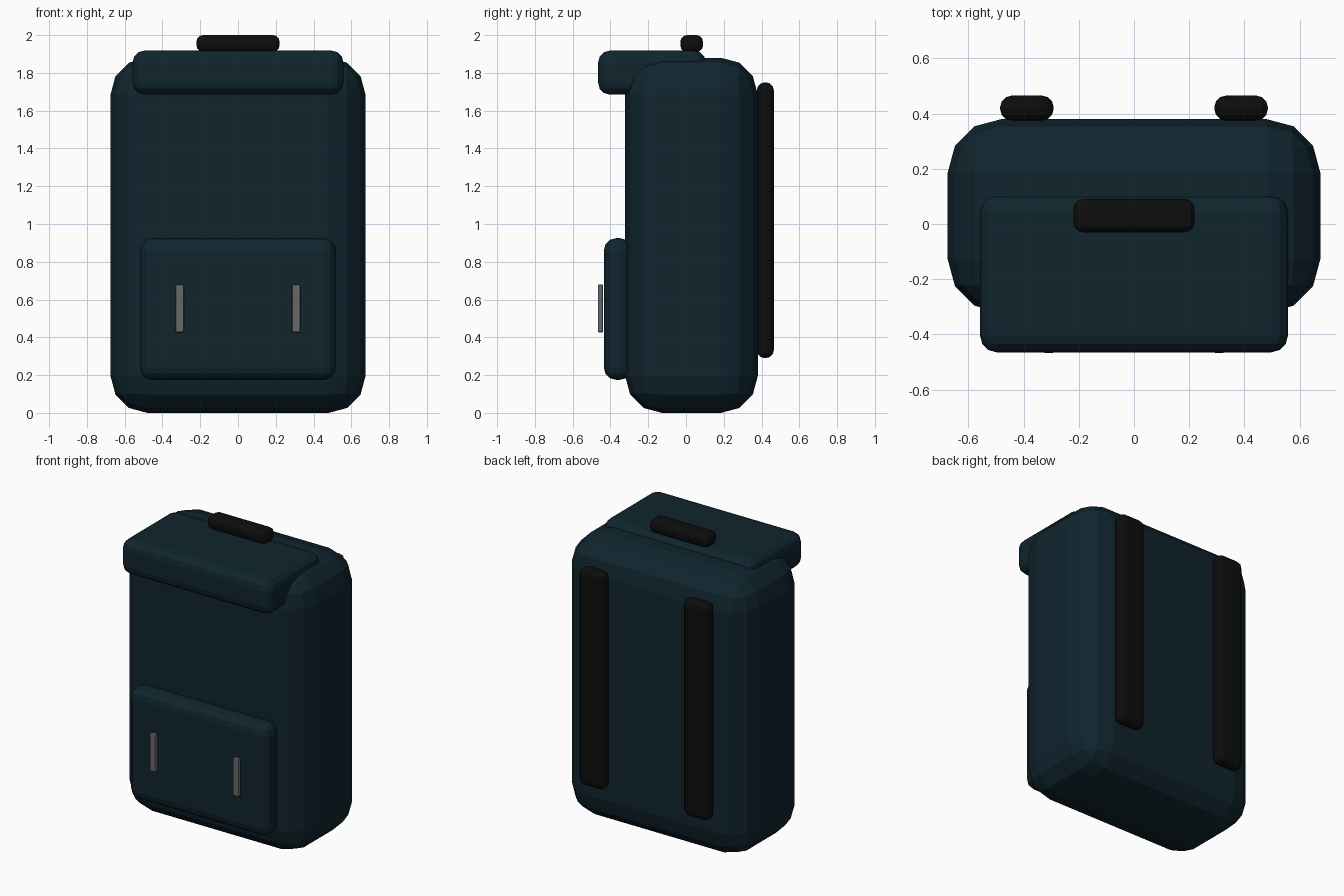
import bpy

if "Cube" in bpy.data.objects:
    bpy.data.objects.remove(bpy.data.objects["Cube"])


def material(name, colour):
    m = bpy.data.materials.new(name)
    m.diffuse_color = (*colour, 1.0)
    m.use_nodes = True
    m.node_tree.nodes["Principled BSDF"].inputs["Base Color"].default_value = m.diffuse_color
    return m


navy = material("navy fabric", (0.005, 0.018, 0.027))
black = material("black webbing", (0.004, 0.004, 0.004))
grey = material("grey metal", (0.14, 0.14, 0.15))


def box(name, x, y, z, bevel, segments, mat):
    """Bevelled box given its (min, max) extent on each axis."""
    bpy.ops.mesh.primitive_cube_add(size=1)
    ob = bpy.context.object
    ob.name = name
    ob.data.name = name
    for v in ob.data.vertices:
        v.co = [lo + (hi - lo) * (c + 0.5) for c, (lo, hi) in zip(v.co, (x, y, z))]
    mod = ob.modifiers.new("rounded edges", 'BEVEL')
    mod.width = bevel
    mod.segments = segments
    mod.limit_method = 'NONE'
    ob.data.materials.append(mat)
    return ob


# Main bag, lid and front pocket
box("body", (-0.675, 0.675), (-0.322, 0.38), (0.0, 1.88), 0.195, 3, navy)
box("lid", (-0.558, 0.558), (-0.465, 0.105), (1.685, 1.918), 0.062, 3, navy)
box("front_pocket", (-0.52, 0.52), (-0.435, -0.285), (0.175, 0.925), 0.065, 3, navy)

# Carry handle on the lid
box("carry_handle", (-0.22, 0.22), (-0.03, 0.09), (1.91, 2.0), 0.035, 3, black)

# Paired buckle strips and shoulder straps
for side, s in (("left", -1), ("right", 1)):
    cx = 0.309 * s
    box(side + "_buckle", (cx - 0.022, cx + 0.022), (-0.467, -0.439),
        (0.425, 0.68), 0.008, 2, grey)
    cx = 0.388 * s
    box(side + "_shoulder_strap", (cx - 0.097, cx + 0.097), (0.375, 0.465),
        (0.29, 1.75), 0.042, 3, black)
